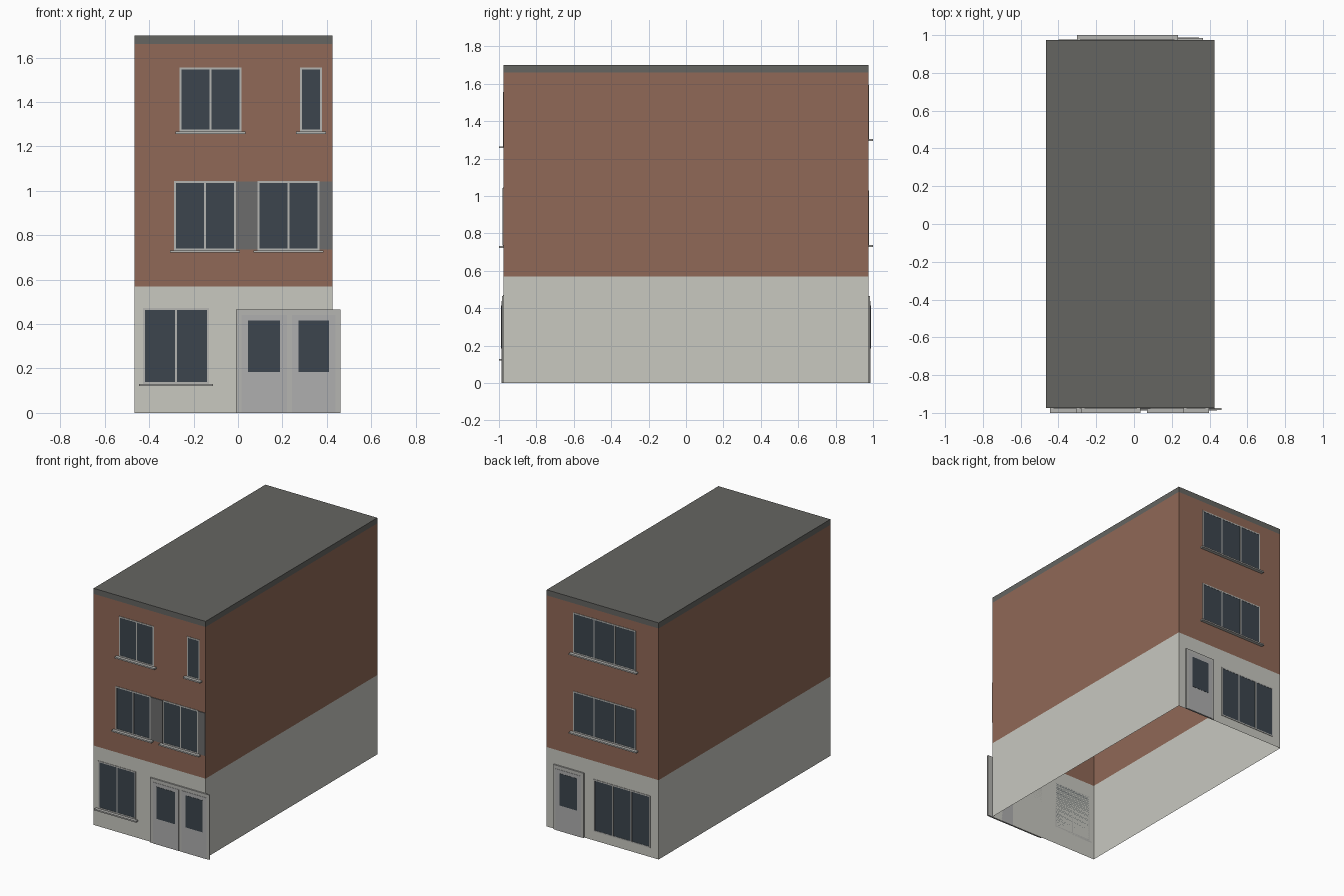
import bpy, bmesh

if "Cube" in bpy.data.objects:
    bpy.data.objects.remove(bpy.data.objects["Cube"])

X0, X1, YW = -0.465, 0.425, 0.975   # wall extents


def mat(name, r, g, b):
    m = bpy.data.materials.new(name)
    m.diffuse_color = (r, g, b, 1)
    m.use_nodes = True
    m.node_tree.nodes["Principled BSDF"].inputs["Base Color"].default_value = m.diffuse_color
    return m


BRICK = mat("brick", 0.28, 0.14, 0.095)
RENDER = mat("pale_render", 0.58, 0.58, 0.53)
ROOF = mat("roof_grey", 0.13, 0.13, 0.12)
GLASS = mat("glass", 0.045, 0.06, 0.075)
FRAME = mat("frame_grey", 0.46, 0.46, 0.44)
LEAF = mat("door_grey", 0.43, 0.43, 0.43)
PANEL = mat("panel_grey", 0.15, 0.15, 0.15)


def finish(name, bm, material):
    me = bpy.data.meshes.new(name)
    bm.to_mesh(me)
    bm.free()
    ob = bpy.data.objects.new(name, me)
    me.materials.append(material)
    bpy.context.collection.objects.link(ob)
    return ob


def shell(name, z0, z1, material, top=False):
    """Ring of four outer walls, optionally capped on top."""
    bm = bmesh.new()
    pts = [(X0, -YW), (X1, -YW), (X1, YW), (X0, YW)]
    lo = [bm.verts.new((x, y, z0)) for x, y in pts]
    hi = [bm.verts.new((x, y, z1)) for x, y in pts]
    for i in range(4):
        j = (i + 1) % 4
        bm.faces.new((lo[i], lo[j], hi[j], hi[i]))
    if top:
        bm.faces.new(hi)
    return finish(name, bm, material)


def slabs(name, rects, depth, side, material):
    """Boxes (xa, xb, za, zb) standing out from the front (-1) or back (1) wall."""
    bm = bmesh.new()
    for xa, xb, za, zb in rects:
        vs = bmesh.ops.create_cube(bm, size=1)["verts"]
        for v in vs:
            v.co.x = xb if v.co.x > 0 else xa
            v.co.z = zb if v.co.z > 0 else za
            v.co.y = side * (YW + (depth if v.co.y * side > 0 else 0))
    return finish(name, bm, material)


def window(name, xa, xb, za, zb, panes, side, sill=True):
    w = 0.009
    bars = [(xa, xb, zb - w, zb), (xa, xb, za, za + w)]
    for i in range(panes + 1):
        c = xa + w / 2 + (xb - xa - w) * i / panes
        bars.append((c - w / 2, c + w / 2, za + w, zb - w))
    slabs(name + "_frame", bars, 0.003, side, FRAME)
    slabs(name + "_glass", [(xa + w / 2, xb - w / 2, za + w / 2, zb - w / 2)],
          0.0015, side, GLASS)
    if sill:
        slabs(name + "_sill", [(xa - 0.018, xb + 0.018, za - 0.01, za)],
              0.025, side, FRAME)


def door(name, xa, xb, leaves, side):
    slabs(name + "_surround", [(xa, xb, 0, 0.465)], 0.010, side, FRAME)
    slabs(name + "_leaf", [(a, b, 0, 0.44) for a, b in leaves], 0.012, side, LEAF)
    slabs(name + "_glass", [(a + 0.03, b - 0.03, 0.185, 0.415) for a, b in leaves],
          0.0135, side, GLASS)


# Building shell, open underneath
shell("ground_floor_walls", 0, 0.57, RENDER)
shell("brick_walls", 0.57, 1.66, BRICK)
shell("flat_roof", 1.66, 1.70, ROOF, top=True)

# Front facade
window("front_ground_window", -0.427, -0.13, 0.13, 0.472, 2, -1)
window("front_first_window_left", -0.289, -0.009, 0.732, 1.045, 2, -1)
window("front_first_window_right", 0.087, 0.368, 0.732, 1.045, 2, -1)
window("front_top_window", -0.263, 0.016, 1.266, 1.555, 2, -1)
window("front_top_small_window", 0.279, 0.378, 1.266, 1.555, 1, -1)
slabs("spandrel_panels", [(-0.009, 0.087, 0.735, 1.042), (0.368, X1, 0.735, 1.042)],
      0.005, -1, PANEL)
door("front_double_door", -0.01, 0.462, [(0.015, 0.22), (0.243, 0.44)], -1)

# Back facade
window("back_ground_window", -0.40, 0.05, 0.065, 0.44, 3, 1, sill=False)
window("back_first_window", -0.285, 0.215, 0.738, 1.03, 3, 1)
window("back_top_window", -0.285, 0.215, 1.304, 1.595, 3, 1)
door("back_door", 0.125, 0.365, [(0.145, 0.345)], 1)
